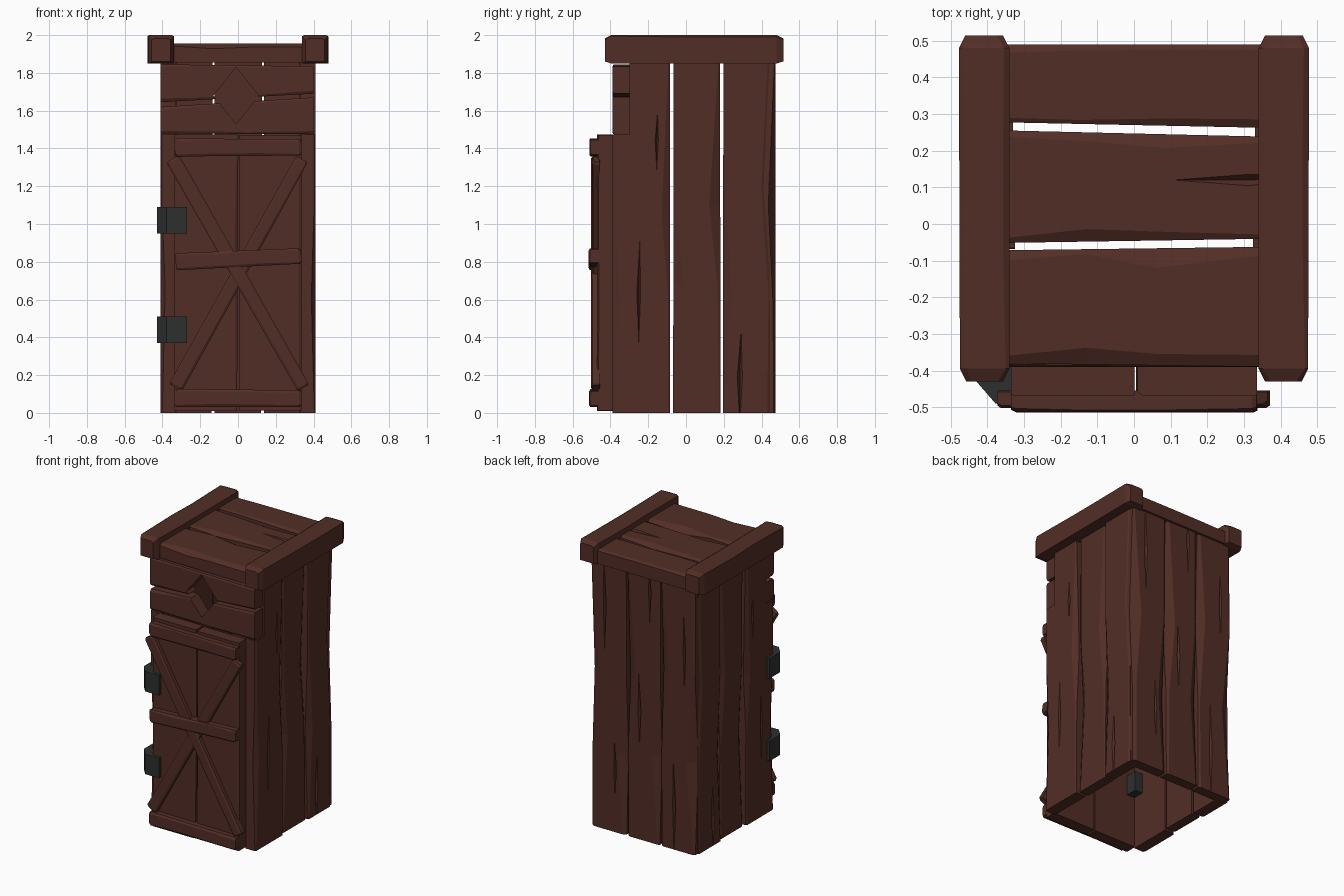
import bpy, bmesh, math, random

if "Cube" in bpy.data.objects:
    bpy.data.objects.remove(bpy.data.objects["Cube"])
random.seed(4)

def material(name, rgb):
    m = bpy.data.materials.new(name)
    m.diffuse_color = (*rgb, 1)
    m.use_nodes = True
    m.node_tree.nodes["Principled BSDF"].inputs["Base Color"].default_value = m.diffuse_color
    return m

WOOD = material("dark_brown_wood", (0.085, 0.027, 0.019))
IRON = material("dark_iron", (0.027, 0.029, 0.029))

def make(name, build, mat):
    me = bpy.data.meshes.new(name)
    bm = bmesh.new()
    build(bm)
    bmesh.ops.recalc_face_normals(bm, faces=bm.faces)
    bm.to_mesh(me)
    bm.free()
    me.materials.append(mat)
    ob = bpy.data.objects.new(name, me)
    bpy.context.collection.objects.link(ob)
    return ob

def cut(ob, build):
    """Subtract a temporary cutter shape."""
    c = make("cutter", build, WOOD)
    c.hide_render = True
    m = ob.modifiers.new("cut", 'BOOLEAN')
    m.operation, m.solver, m.object = 'DIFFERENCE', 'EXACT', c
    bpy.context.view_layer.objects.active = ob
    bpy.ops.object.modifier_apply(modifier=m.name)
    bpy.data.objects.remove(c)

def prism(outline, offset):
    """Flat outline pushed along an offset."""
    def build(bm):
        a = [bm.verts.new(p) for p in outline]
        b = [bm.verts.new([p[i] + offset[i] for i in range(3)]) for p in outline]
        bm.faces.new(a)
        bm.faces.new(b[::-1])
        for i in range(len(a)):
            j = (i + 1) % len(a)
            bm.faces.new((a[i], a[j], b[j], b[i]))
    return build

def plank(name, f, e0, e1, th, c=0.012, nick=0.0, end=0.0, cracks=()):
    """Hewn board. f(u along, v across, d deep) -> point; e0/e1 = (u, low v, high v)."""
    def build(bm):
        ts = [(0.0, 0), (0.3 + random.random() * 0.12, 1), (0.55 + random.random() * 0.15, 2), (1.0, 0)]
        if end:
            k = end / abs(e1[0] - e0[0])
            ts = [(0.0, -1), (k, 0)] + ts[1:3] + [(1 - k, 0), (1.0, -1)]
        rings = []
        for t, kind in ts:
            u, lo, hi = (a + (b - a) * t for a, b in zip(e0, e1))
            top, bot = 0, th
            if kind < 0:
                lo, hi, top, bot = lo + end * .5, hi - end * .5, end * .5, th - end * .3
            ca = c * random.uniform(0.5, 1.3) + (nick if kind == 1 else 0)
            cb = c * random.uniform(0.5, 1.3) + (nick if kind == 2 else 0)
            pts = [(lo, top + ca * .6), (lo + ca, top), (hi - cb, top),
                   (hi, top + cb * .6), (hi, bot), (lo, bot)]
            rings.append([bm.verts.new(f(u, v, d)) for v, d in pts])
        for r, s in zip(rings, rings[1:]):
            for i in range(6):
                j = (i + 1) % 6
                bm.faces.new((r[i], r[j], s[j], s[i]))
        bm.faces.new(rings[0])
        bm.faces.new(rings[-1][::-1])
    ob = make(name, build, WOOD)
    for u0, u1, v, w in cracks:
        def wedge(bm):
            m = (u0 + u1) / 2
            o = [bm.verts.new(f(*p, -0.004)) for p in
                 ((u0, v), (m, v - w), (u1, v + w * .5), (m, v + w))]
            deep = bm.verts.new(f(m, v, 0.025))
            bm.faces.new(o)
            for i in range(4):
                bm.faces.new((o[i], o[(i + 1) % 4], deep))
        cut(ob, wedge)
    return ob

# side walls: three upright boards each, the front one notched for the header
for s, side in ((1, "right"), (-1, "left")):
    wall = lambda u, v, d: (s * (0.41 - d), v, u)
    inset = lambda u, v, d: (s * (0.395 - d), v, u)
    front = plank(side + "_wall_front_board", wall, (0, -0.39, -0.085), (1.855, -0.39, -0.085), 0.08,
                  nick=0.03, cracks=[(0.33, 0.95, -0.25, 0.012), (1.26, 1.62, -0.155, 0.01)])
    cut(front, prism([(s * 0.2, -0.5, 1.475), (s * 0.2, -0.30, 1.475),
                      (s * 0.2, -0.30, 2), (s * 0.2, -0.5, 2)], (s * 0.4, 0, 0)))
    plank(side + "_wall_middle_board", inset, (0, -0.068, 0.183), (1.855, -0.066, 0.18), 0.07, nick=0.045)
    plank(side + "_wall_back_board", wall, (0, 0.195, 0.445), (1.855, 0.198, 0.44), 0.08,
          nick=0.03, cracks=[(-0.1, 0.48, 0.285, 0.016)])

# back wall: three upright boards
back = lambda u, v, d: (v, 0.475 - d, u)
for i, (a, b) in enumerate(((-0.40, -0.14), (-0.125, 0.122), (0.137, 0.40))):
    plank("back_wall_board_%d" % (i + 1), back, (0, a, b), (1.855, a, b + 0.005), 0.07, c=0.018, nick=0.045,
          cracks=[((-0.1, 0.6, 1.2)[i], (0.7, 1.2, 1.95)[i], (a + b) / 2 + 0.03, 0.013),
                  ((1.1, 1.5, 0.2)[i], (1.7, 2.0, 0.7)[i], (a + b) / 2 - 0.05, 0.011)])

# header boards above the door with a diamond window cut through
head = lambda u, v, d: (u, -0.39 + d, v)
for name, e0, e1 in (("lower_header_board", (-0.41, 1.48, 1.62), (0.40, 1.475, 1.67)),
                     ("upper_header_board", (-0.41, 1.645, 1.845), (0.40, 1.69, 1.835))):
    ob = plank(name, head, e0, e1, 0.09, c=0.015)
    cut(ob, prism([(-0.01, -0.5, 1.53), (0.11, -0.5, 1.68), (-0.01, -0.5, 1.83), (-0.13, -0.5, 1.68)],
                  (0, 0.3, 0)))

# roof boards
roof = lambda u, v, d: (u, v, 1.955 - d)
plank("roof_back_board", roof, (-0.38, 0.278, 0.49), (0.38, 0.262, 0.49), 0.1, c=0.018)
plank("roof_middle_board", roof, (-0.38, -0.052, 0.256), (0.38, -0.04, 0.238), 0.1, c=0.02, nick=0.02,
      cracks=[(0.075, 0.55, 0.12, 0.018)])
plank("roof_front_board", roof, (-0.38, -0.38, -0.072), (0.38, -0.39, -0.062), 0.1, c=0.025, nick=0.03)

# roof side beams
for s, side in ((1, "right"), (-1, "left")):
    beam = lambda u, v, d: (s * v, u, 2.0 - d)
    plank(side + "_roof_beam", beam, (-0.43, 0.34, 0.475), (0.515, 0.34, 0.478), 0.15, c=0.014, end=0.035)

# door boards
door = lambda u, v, d: (v, -0.47 + d, u)
plank("door_left_board", door, (0.01, -0.335, -0.005), (1.475, -0.335, 0.002), 0.08, c=0.014)
plank("door_right_board", door, (0.012, 0.005, 0.335), (1.47, 0.009, 0.335), 0.08, c=0.014)

# door rails and cross braces
def brace(name, x0, z0, x1, z1, w, y, c=0.012):
    a, h = math.atan2(z1 - z0, x1 - x0), math.hypot(x1 - x0, z1 - z0) / 2
    cx, cz = (x0 + x1) / 2, (z0 + z1) / 2
    f = lambda u, v, d: (cx + u * math.cos(a) - v * math.sin(a), y + d,
                         cz + u * math.sin(a) + v * math.cos(a))
    plank(name, f, (-h, -w / 2, w / 2), (h, -w / 2, w / 2 - 0.008), -0.455 - y, c=c, end=0.012)

brace("door_brace_falling", -0.345, 1.345, 0.35, 0.135, 0.078, -0.502)
brace("door_brace_rising", -0.33, 0.135, 0.335, 1.345, 0.078, -0.497)
brace("door_top_rail", -0.335, 1.405, 0.335, 1.41, 0.095, -0.512)
brace("door_middle_rail", -0.33, 0.80, 0.335, 0.835, 0.09, -0.515)
brace("door_bottom_rail", -0.335, 0.08, 0.335, 0.08, 0.095, -0.513)

# iron hinges wrapping the left front corner
for name, z in (("lower_hinge", 0.37), ("upper_hinge", 0.95)):
    make(name, prism([(-0.43, -0.43, z), (-0.378, -0.49, z), (-0.27, -0.49, z),
                      (-0.27, -0.31, z), (-0.43, -0.31, z)], (0, 0, 0.14)), IRON)
